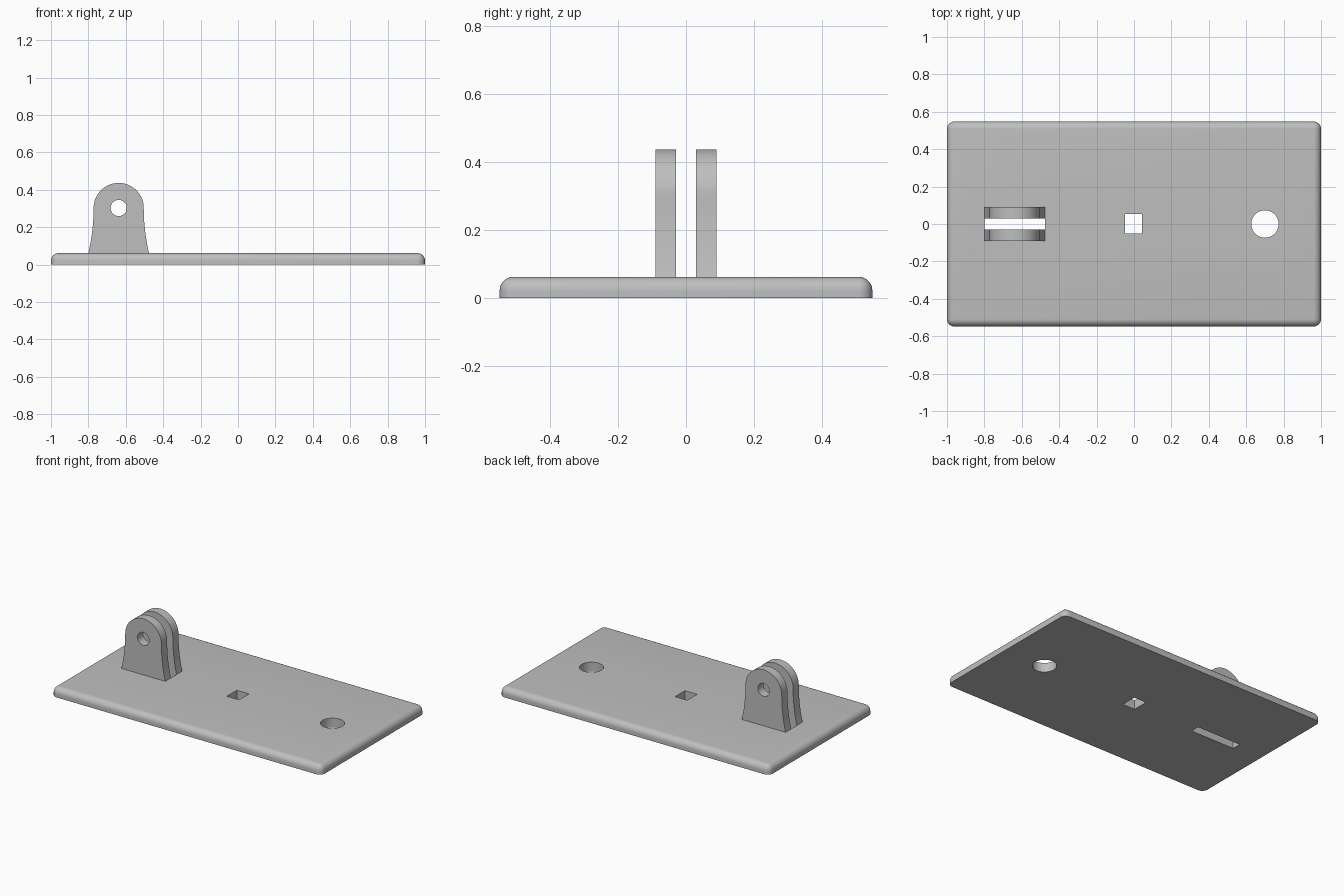
import bpy, bmesh
from math import pi, sin, cos

cube = bpy.data.objects.get("Cube")
if cube:
    bpy.data.objects.remove(cube, do_unlink=True)

LENGTH, WIDTH, THICK, ROUND = 2.0, 1.096, 0.062, 0.04
LUG_X, LUG_R, LUG_FOOT, PIN_Z, PIN_R = -0.638, 0.134, 0.162, 0.303, 0.043
GAP, LUG_OUT = 0.03, 0.09

grey = bpy.data.materials.new("plain grey")
grey.use_nodes = True
GREY = (0.52, 0.52, 0.52, 1)
grey.diffuse_color = GREY
grey.node_tree.nodes["Principled BSDF"].inputs["Base Color"].default_value = GREY


def make_object(name, bm):
    bmesh.ops.recalc_face_normals(bm, faces=bm.faces)
    mesh = bpy.data.meshes.new(name)
    bm.to_mesh(mesh)
    bm.free()
    mesh.materials.append(grey)
    obj = bpy.data.objects.new(name, mesh)
    bpy.context.collection.objects.link(obj)
    return obj


def box(name, center, size):
    bm = bmesh.new()
    bmesh.ops.create_cube(bm, size=1)
    bmesh.ops.scale(bm, vec=size, verts=bm.verts)
    bmesh.ops.translate(bm, vec=center, verts=bm.verts)
    return make_object(name, bm)


def prism(name, outline, offset):
    """Extrude a closed outline of 3D points along an offset."""
    bm = bmesh.new()
    face = bm.faces.new([bm.verts.new(p) for p in outline])
    new = bmesh.ops.extrude_face_region(bm, geom=[face], use_keep_orig=True)
    verts = [v for v in new["geom"] if isinstance(v, bmesh.types.BMVert)]
    bmesh.ops.translate(bm, vec=offset, verts=verts)
    return make_object(name, bm)


def circle(radius, count=64):
    return [(radius * cos(2 * pi * i / count), radius * sin(2 * pi * i / count))
            for i in range(count)]


def select_only(obj):
    bpy.ops.object.select_all(action='DESELECT')
    obj.select_set(True)
    bpy.context.view_layer.objects.active = obj


def cut(obj, cutter):
    select_only(obj)
    mod = obj.modifiers.new("hole", 'BOOLEAN')
    mod.operation, mod.solver, mod.object = 'DIFFERENCE', 'EXACT', cutter
    bpy.ops.object.modifier_apply(modifier=mod.name)
    bpy.data.objects.remove(cutter, do_unlink=True)


def smooth(obj):
    select_only(obj)
    bpy.ops.object.shade_smooth_by_angle(angle=pi / 6)


# Base plate: rounded upper and corner edges, flat underside
bm = bmesh.new()
bmesh.ops.create_cube(bm, size=1)
bmesh.ops.scale(bm, vec=(LENGTH, WIDTH, THICK), verts=bm.verts)
bmesh.ops.translate(bm, vec=(0, 0, THICK / 2), verts=bm.verts)
edges = [e for e in bm.edges if any(v.co.z > THICK / 2 for v in e.verts)]
bmesh.ops.bevel(bm, geom=edges, offset=ROUND, segments=8, profile=0.5,
                affect='EDGES')
plate = make_object("base_plate", bm)

# Openings through the plate: slot between the lugs, square and round holes
cut(plate, box("slot_cutter", (LUG_X, 0, 0), (2 * LUG_FOOT, 2 * GAP, 1)))
cut(plate, box("square_cutter", (-0.002, 0.002, 0), (0.09, 0.105, 1)))
cut(plate, prism("round_cutter",
                 [(0.7 + x, y, -0.5) for x, y in circle(0.073)], (0, 0, 1)))
smooth(plate)

# Lug outline: round head with sides that flare towards the foot
STEPS = 12
flare = [(LUG_R + (LUG_FOOT - LUG_R) * (1 - i / STEPS) ** 2,
          THICK + (PIN_Z - THICK) * i / STEPS) for i in range(STEPS)]
head = [(LUG_R * cos(pi * i / 40), PIN_Z + LUG_R * sin(pi * i / 40))
        for i in range(41)]
outline = flare + head + [(-x, z) for x, z in reversed(flare)]

# Pair of lugs with a pin hole
for name, y in (("front_lug", -LUG_OUT), ("back_lug", GAP)):
    lug = prism(name, [(LUG_X + x, y, z) for x, z in outline],
                (0, LUG_OUT - GAP, 0))
    cut(lug, prism("pin_cutter",
                   [(LUG_X + x, -0.5, PIN_Z + z) for x, z in circle(PIN_R)],
                   (0, 1, 0)))
    smooth(lug)
